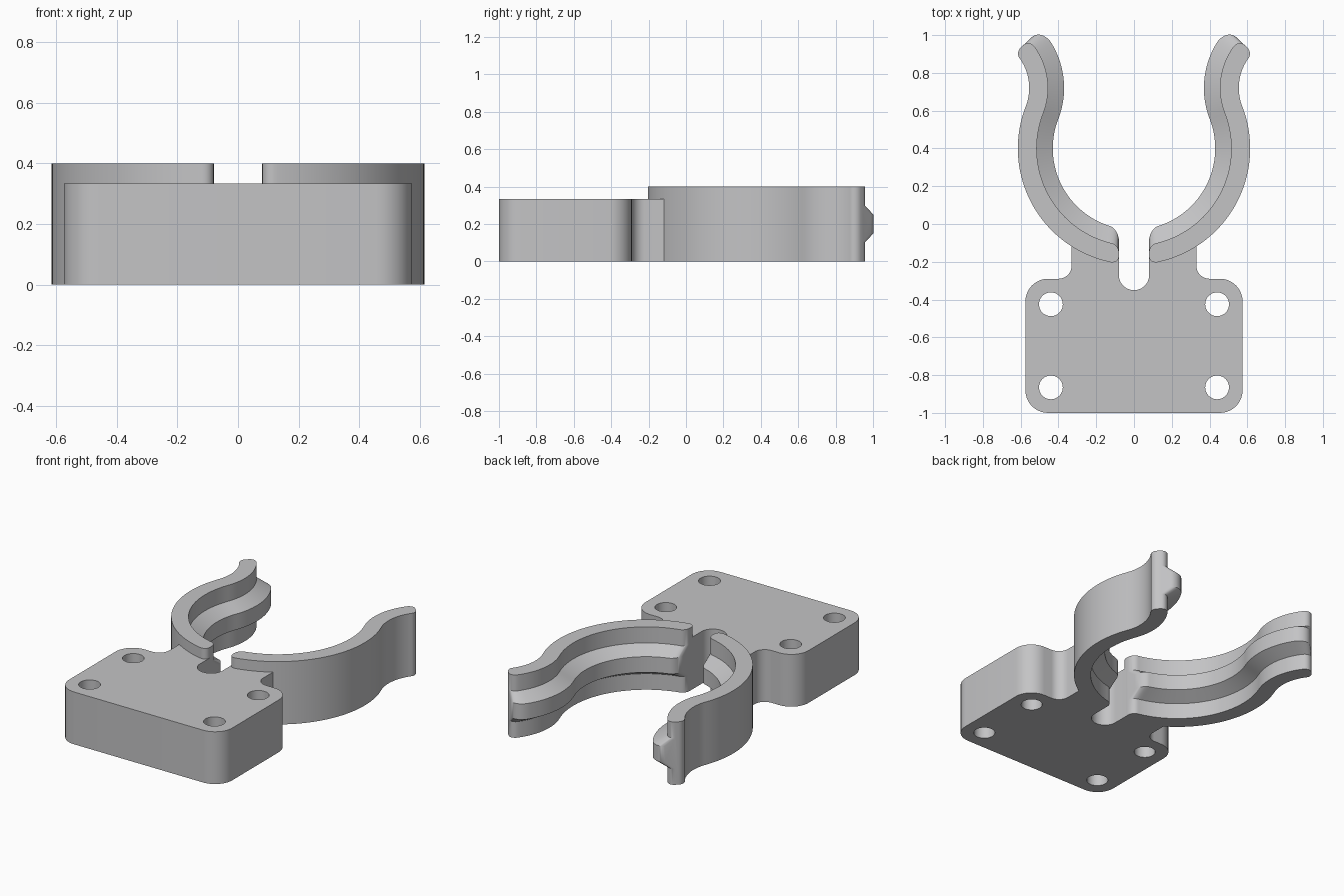
import bpy, bmesh, math
from mathutils import Vector

if "Cube" in bpy.data.objects:
    bpy.data.objects.remove(bpy.data.objects["Cube"])

grey = bpy.data.materials.new("light grey")
grey.diffuse_color = (0.55, 0.55, 0.56, 1)
grey.use_nodes = True
grey.node_tree.nodes["Principled BSDF"].inputs["Base Color"].default_value = grey.diffuse_color

RING, R_OUT = Vector((0, 0.4)), 0.615      # clamp ring centre and outer radius
FLARE, R_FLARE = Vector((0.825, 0.72)), 0.27  # outward curving tip
JOIN = math.atan2(0.32, 0.825)
TIP = math.radians(136.5)


def make_object(name, bm):
    bmesh.ops.recalc_face_normals(bm, faces=bm.faces)
    me = bpy.data.meshes.new(name)
    bm.to_mesh(me)
    bm.free()
    me.materials.append(grey)
    ob = bpy.data.objects.new(name, me)
    bpy.context.collection.objects.link(ob)
    return ob


def fillet(points, steps=10):
    """Round each (x, y, radius) corner of a closed outline."""
    out = []
    for i, (x, y, r) in enumerate(points):
        p = Vector((x, y))
        if r == 0:
            out.append(p)
            continue
        a = (Vector(points[i - 1][:2]) - p).normalized()
        b = (Vector(points[(i + 1) % len(points)][:2]) - p).normalized()
        half = a.angle(b) / 2
        c = p + (a + b).normalized() * r / math.sin(half)
        t = r / math.tan(half)
        u, v = p + a * t - c, p + b * t - c
        ang = u.angle_signed(v)
        for k in range(steps + 1):
            w = -ang * k / steps
            out.append(c + Vector((u.x * math.cos(w) - u.y * math.sin(w),
                                   u.x * math.sin(w) + u.y * math.cos(w))))
    return out


def combine(target, other, operation):
    m = target.modifiers.new("cut", 'BOOLEAN')
    m.object, m.operation, m.solver = other, operation, 'EXACT'
    bpy.context.view_layer.objects.active = target
    bpy.ops.object.modifier_apply(modifier=m.name)
    bpy.data.objects.remove(other)


# Mounting plate with neck and round-ended slot
right = [(0.08, -0.35, 0.079)]
for k in range(9):
    x = 0.08 + 0.25 * k / 8
    right.append((x, 0.4 - math.sqrt(0.575 ** 2 - x * x), 0))
right += [(0.33, -0.29, 0.07), (0.575, -0.29, 0.12), (0.575, -1, 0.12)]
outline = fillet(right + [(-x, y, r) for x, y, r in reversed(right)])
bm = bmesh.new()
face = bm.faces.new([bm.verts.new((p.x, p.y, 0)) for p in outline])
top = bmesh.ops.extrude_face_region(bm, geom=[face])["geom"]
bmesh.ops.translate(bm, vec=(0, 0, 0.333),
                    verts=[v for v in top if isinstance(v, bmesh.types.BMVert)])
clip = make_object("clip_bracket", bm)

# Screw holes
for x in (-0.44, 0.44):
    for y in (-0.425, -0.865):
        bm = bmesh.new()
        bmesh.ops.create_cone(bm, cap_ends=True, segments=40, radius1=0.063,
                              radius2=0.063, depth=1)
        bmesh.ops.translate(bm, vec=(x, y, 0.2), verts=bm.verts)
        combine(clip, make_object("hole_cutter", bm), 'DIFFERENCE')


def arm_point(s, d):
    """Point at path position s (0..2) and depth d inwards from the outer wall."""
    if s <= 1:
        r = R_OUT - d
        start = -math.pi / 2 + math.asin(0.08 / r)
        a = start + (JOIN - start) * s
        return RING + r * Vector((math.cos(a), math.sin(a)))
    a = math.pi + JOIN + (TIP - math.pi - JOIN) * (s - 1)
    return FLARE + (R_FLARE + d) * Vector((math.cos(a), math.sin(a)))


def inset(dist, r):
    """How far a rounded corner pulls in at a distance from the end."""
    return r - math.sqrt(r * r - (r - dist) ** 2) if dist < r else 0


# Spring arm: wall and inner chamfered rib swept together, ends rounded
LEN1, LEN2 = 0.565 * (JOIN + math.pi / 2 - 0.14), 0.32 * (math.pi + JOIN - TIP)
ends = [0.07 * (1 - math.cos(math.pi / 2 * k / 10)) for k in range(11)]
stations = [e / LEN1 for e in ends]
stations += [stations[-1] + (1 - stations[-1]) * k / 36 for k in range(1, 37)]
last = 2 - ends[-1] / LEN2
stations += [1 + (last - 1) * k / 16 for k in range(1, 17)]
stations += [2 - e / LEN2 for e in reversed(ends[:-1])]


def make_arm(name, side):
    bm = bmesh.new()
    rings = []
    for s in stations:
        dist = min(s * LEN1, (2 - s) * LEN2 if s > 1 else 9)
        d0 = inset(dist, 0.04)
        d1 = 0.1 - inset(dist, 0.04)
        d2 = 0.185 - inset(dist, 0.065)
        section = [(d0, 0), (d0, 0.4), (d1, 0.4), (d1, 0.298),
                   (d2, 0.25), (d2, 0.15), (d1, 0.102), (d1, 0)]
        ring = []
        for d, z in section:
            p = arm_point(s, d)
            ring.append(bm.verts.new((side * p.x, p.y, z)))
        rings.append(ring)
    for a, b in zip(rings, rings[1:]):
        for k in range(8):
            j = (k + 1) % 8
            bm.faces.new((a[k], a[j], b[j], b[k]))
    bm.faces.new(rings[0])
    bm.faces.new(rings[-1])
    return make_object(name, bm)


for name, side in (("right_arm", 1), ("left_arm", -1)):
    combine(clip, make_arm(name, side), 'UNION')

bpy.ops.object.select_all(action='DESELECT')
clip.select_set(True)
bpy.context.view_layer.objects.active = clip
bpy.ops.object.shade_smooth_by_angle(angle=math.radians(30))
